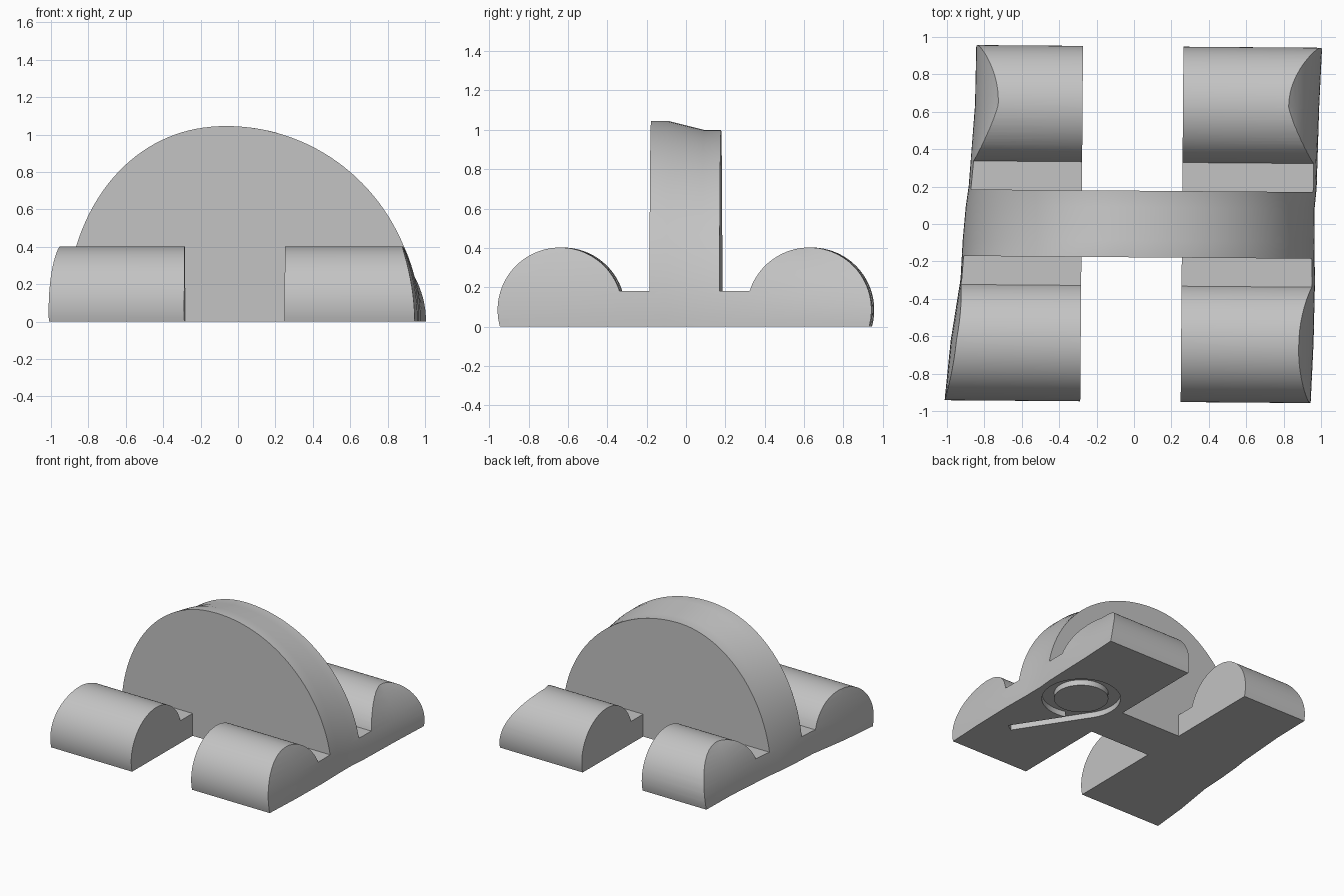
import bpy, bmesh, math
from mathutils import Matrix, Vector

cube = bpy.data.objects.get("Cube")
if cube:
    bpy.data.objects.remove(cube, do_unlink=True)

grey = bpy.data.materials.new("plain_grey")
grey.use_nodes = True
grey.diffuse_color = (0.55, 0.55, 0.55, 1)
grey.node_tree.nodes["Principled BSDF"].inputs["Base Color"].default_value = (0.55, 0.55, 0.55, 1)


def loft(name, rings):
    """Solid skinned through equal-length closed rings of points."""
    bm = bmesh.new()
    loops = [[bm.verts.new(p) for p in ring] for ring in rings]
    n = len(loops[0])
    for a, b in zip(loops, loops[1:]):
        for i in range(n):
            j = (i + 1) % n
            bm.faces.new((a[i], a[j], b[j], b[i]))
    bm.faces.new(loops[0])
    bm.faces.new(loops[-1])
    bmesh.ops.recalc_face_normals(bm, faces=bm.faces)
    mesh = bpy.data.meshes.new(name)
    bm.to_mesh(mesh)
    bm.free()
    mesh.materials.append(grey)
    ob = bpy.data.objects.new(name, mesh)
    bpy.context.collection.objects.link(ob)
    return ob


def box(name, x0, x1, y0, y1, z0, z1):
    return loft(name, [[(x0, y0, z), (x1, y0, z), (x1, y1, z), (x0, y1, z)] for z in (z0, z1)])


def disc(name, centre, radius, z0, z1, sides=64):
    turns = [math.tau * i / sides for i in range(sides)]
    return loft(name, [[(centre.x + radius * math.cos(t), centre.y + radius * math.sin(t), z)
                        for t in turns] for z in (z0, z1)])


def combine(target, tool, operation):
    mod = target.modifiers.new(operation, "BOOLEAN")
    mod.operation = operation
    mod.solver = "EXACT"
    mod.object = tool
    bpy.context.view_layer.objects.active = target
    bpy.ops.object.modifier_apply(modifier=mod.name)
    bpy.data.objects.remove(tool, do_unlink=True)


# Body: side profile with two rollers, a low deck and a tall fin, run across x
RADIUS, ROLL_Y, ROLL_Z, DECK, FIN = 0.317, 0.633, 0.085, 0.18, 0.178
start = math.pi + math.asin(ROLL_Z / RADIUS)
end = math.asin((DECK - ROLL_Z) / RADIUS)
half = []
for i in range(49):
    t = start + (end - start) * i / 48
    half.append((-ROLL_Y + RADIUS * math.cos(t), ROLL_Z + RADIUS * math.sin(t)))
half += [(-FIN, DECK), (-FIN, 1.3)]
profile = half + [(-y, z) for y, z in reversed(half)]
body = loft("body", [[(x, y, z) for y, z in profile] for x in (-1.2, 1.2)])

# Arched envelope: (y, left end, right end, height, fullness of the low-x side)
SECTIONS = [
    (-1.0, -1.01, 0.95, 1.045, 2.6),
    (-0.63, -0.975, 0.965, 1.045, 2.6),
    (-0.3, -0.925, 0.97, 1.045, 2.3),
    (-0.09, -0.915, 0.965, 1.045, 2),
    (0.09, -0.90, 0.965, 1.0, 2),
    (0.2, -0.885, 0.975, 1.0, 2),
    (0.63, -0.855, 0.985, 0.75, 2),
    (1.0, -0.85, 1.0, 0.72, 2),
]
PEAK_X = -0.06
STEPS = 72


def arch(y, low, high, height, full):
    ring = [(high, y, -0.1)]
    for i in range(STEPS + 1):
        t = math.pi * i / STEPS
        c, s = abs(math.cos(t)), abs(math.sin(t))
        if i <= STEPS // 2:
            ring.append((PEAK_X + (high - PEAK_X) * c, y, height * s))
        else:
            ring.append((PEAK_X + (low - PEAK_X) * c ** (2 / full), y, height * s ** (2 / full)))
    # Keep the foot exactly on the ground line
    ring[-1] = (low, y, 0)
    return ring + [(low, y, -0.1)]


combine(body, loft("envelope", [arch(*s) for s in SECTIONS]), "INTERSECT")

# Gaps between the rollers, front and back
for side in (-1, 1):
    y0, y1 = sorted((side * FIN, side * 1.2))
    combine(body, box("gap", -0.28, 0.257, y0, y1, -0.2, 0.6), "DIFFERENCE")

# Looped channel with a straight tail in the underside
centre = Vector((0.625, 0.146))
OUTER, INNER, DEPTH = 0.29, 0.2, 0.045
along = Vector((0.55, -0.835)).normalized()
out = Vector((along.y, -along.x))
combine(body, disc("loop_cutter", centre, OUTER, -0.1, DEPTH), "DIFFERENCE")
a, b = centre + out * (OUTER - 0.07), centre + out * (OUTER - 0.001)
tail = [a, b, b + along * 0.63, a + along * 0.63]
combine(body, loft("tail_cutter", [[(p.x, p.y, z) for p in tail] for z in (-0.1, DEPTH)]), "DIFFERENCE")
island = disc("channel_island", centre, INNER, 0, DEPTH + 0.02)

# Slight turn of the whole model, then shading with sharp edges kept
for ob in (body, island):
    ob.data.transform(Matrix.Rotation(math.radians(-0.45), 4, "Z"))
    bpy.ops.object.select_all(action="DESELECT")
    ob.select_set(True)
    bpy.context.view_layer.objects.active = ob
    bpy.ops.object.shade_smooth_by_angle(angle=math.radians(30))
